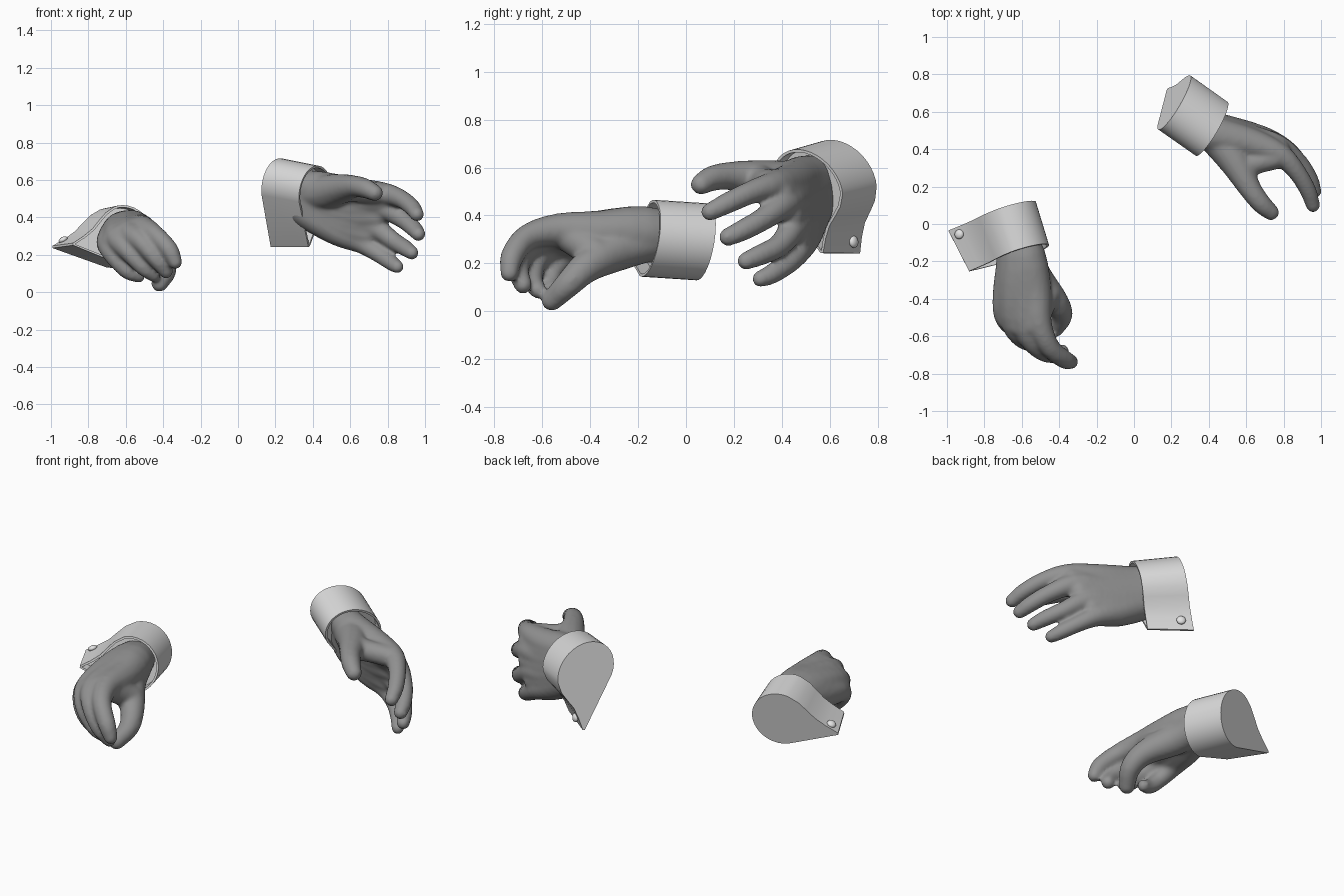
import bpy, bmesh, math
from mathutils import Vector, Matrix

if "Cube" in bpy.data.objects:
    bpy.data.objects.remove(bpy.data.objects["Cube"])


def material(name, g):
    m = bpy.data.materials.new(name)
    m.diffuse_color = (g, g, g, 1)
    m.use_nodes = True
    m.node_tree.nodes["Principled BSDF"].inputs["Base Color"].default_value = m.diffuse_color
    return m


GLOVE = material("glove grey", 0.29)
CUFF = material("cuff light grey", 0.7)
BUTTON = material("button pale grey", 0.78)


def finish(bm, name, mat):
    me = bpy.data.meshes.new(name)
    bm.to_mesh(me)
    bm.free()
    ob = bpy.data.objects.new(name, me)
    me.materials.append(mat)
    bpy.context.collection.objects.link(ob)
    bpy.ops.object.select_all(action='DESELECT')
    bpy.context.view_layer.objects.active = ob
    ob.select_set(True)
    return ob


def spline(pts, steps=3):
    """Catmull-Rom through (x, y, z, radius) points."""
    p = [Vector(q) for q in pts]
    p = [p[0] * 2 - p[1]] + p + [p[-1] * 2 - p[-2]]
    out = []
    for i in range(1, len(p) - 2):
        a, b, c, d = p[i - 1:i + 3]
        for k in range(steps):
            t = k / steps
            out.append(0.5 * (2 * b + (c - a) * t + (2 * a - 5 * b + 4 * c - d) * t * t
                              + (3 * b - a - 3 * c + d) * t ** 3))
    return out + [p[-2]]


def ball_points():
    bm = bmesh.new()
    bmesh.ops.create_icosphere(bm, subdivisions=3, radius=1)
    pts = [v.co.copy() for v in bm.verts]
    bm.free()
    return pts


BALL = ball_points()


def capsule(bm, a, b):
    """Rounded, tapered link between two balls."""
    verts = [bm.verts.new(Vector(q[:3]) + n * q[3]) for q in (a, b) for n in BALL]
    bmesh.ops.convex_hull(bm, input=verts)
    loose = [v for v in verts if v.is_valid and not v.link_faces]
    bmesh.ops.delete(bm, geom=loose, context='VERTS')


def hand(name, fingers, extras):
    """Four finger chains, palm filling between neighbours, thumb and its web."""
    chains = fingers + extras
    for f, g in zip(fingers, fingers[1:]):
        chains.append([(Vector(p) + Vector(q)) / 2 for p, q in zip(f[:4], g[:4])])
    bm = bmesh.new()
    for chain in chains:
        path = spline(chain)
        for a, b in zip(path, path[1:]):
            capsule(bm, a, b)
    ob = finish(bm, name, GLOVE)
    r = ob.modifiers.new("merge", 'REMESH')
    r.mode = 'VOXEL'
    r.voxel_size = 0.011
    r.use_smooth_shade = True
    s = ob.modifiers.new("soften", 'SMOOTH')
    s.factor = 0.5
    s.iterations = 8
    for m in ("merge", "soften"):
        bpy.ops.object.modifier_apply(modifier=m)


def cuff(name, centre, tip_dir, side_dir, axis):
    """Teardrop shirt cuff: closed at the back, recessed at the front."""
    c, t, s, a = (Vector(v) for v in (centre, tip_dir, side_dir, axis))
    prof = [(0.163 * math.cos(math.radians(d)), 0.163 * math.sin(math.radians(d)))
            for d in range(72, 283, 10)]
    prof += [(0.33, -0.055), (0.33, -0.043), (0.26, -0.005), (0.20, 0.035), (0.155, 0.08), (0.11, 0.122)]
    bm = bmesh.new()
    # the front rim has a slightly shorter tip
    rings = [[bm.verts.new(c + t * (p - 0.13 * k * max(p, 0)) + s * q + a * k) for p, q in prof]
             for k in (0, 1)]
    bm.faces.new(rings[0])
    front = bm.faces.new(rings[1])
    n = len(prof)
    for i in range(n):
        j = (i + 1) % n
        bm.faces.new((rings[0][i], rings[0][j], rings[1][j], rings[1][i]))
    bmesh.ops.recalc_face_normals(bm, faces=bm.faces[:])
    # thin rim, then a sunken floor
    bmesh.ops.inset_region(bm, faces=[front], thickness=0.012)
    bmesh.ops.inset_region(bm, faces=[front], thickness=0.001)
    bmesh.ops.translate(bm, verts=front.verts[:], vec=a * -0.25)
    finish(bm, name, CUFF)
    bpy.ops.object.shade_smooth_by_angle(angle=math.radians(30))


def button(name, pos, normal):
    bm = bmesh.new()
    rot = Vector(normal).to_track_quat('Z', 'Y').to_matrix().to_4x4()
    bmesh.ops.create_uvsphere(bm, u_segments=16, v_segments=8, radius=0.026,
                              matrix=Matrix.Translation(pos) @ rot @ Matrix.Diagonal((1, 1, 0.6, 1)))
    finish(bm, name, BUTTON)
    bpy.ops.object.shade_smooth_by_angle(angle=math.radians(40))


# Open hand: each chain runs forearm, wrist, palm, then along the finger
hand("open_hand", [
    [(.33, .545, .57, .08), (.43, .48, .55, .098), (.62, .43, .53, .085), (.78, .37, .525, .062),
     (.87, .28, .50, .049), (.93, .18, .455, .045), (.957, .10, .415, .038)],
    [(.32, .555, .53, .08), (.42, .50, .50, .098), (.61, .45, .46, .085), (.77, .415, .45, .062),
     (.88, .33, .39, .049), (.94, .24, .34, .045), (.965, .175, .31, .038)],
    [(.31, .56, .49, .08), (.41, .51, .45, .095), (.58, .475, .38, .083), (.72, .45, .35, .06),
     (.83, .39, .275, .048), (.895, .31, .235, .044), (.93, .25, .21, .037)],
    [(.30, .56, .46, .07), (.40, .515, .41, .09), (.54, .49, .325, .08), (.66, .475, .265, .058),
     (.75, .43, .205, .046), (.82, .36, .157, .042), (.852, .31, .135, .035)],
], [
    [(.35, .53, .53, .08), (.45, .45, .53, .095), (.54, .33, .55, .082), (.62, .19, .565, .06),
     (.68, .11, .555, .053), (.732, .063, .53, .044)],
    [(.57, .30, .55, .07), (.65, .325, .54, .06), (.75, .35, .53, .06)],
])

# Curled hand: same chains, fingers bent down towards the thumb
hand("curled_hand", [
    [(-.63, -.02, .31, .08), (-.58, -.18, .33, .11), (-.53, -.36, .33, .09), (-.51, -.53, .34, .07),
     (-.45, -.66, .31, .054), (-.37, -.725, .23, .049), (-.335, -.737, .16, .038)],
    [(-.65, -.02, .30, .09), (-.60, -.18, .32, .118), (-.58, -.37, .325, .095), (-.58, -.55, .315, .07),
     (-.52, -.66, .27, .052), (-.44, -.70, .18, .046), (-.385, -.68, .11, .038)],
    [(-.66, -.02, .30, .08), (-.62, -.18, .32, .11), (-.635, -.37, .31, .095), (-.645, -.53, .285, .066),
     (-.59, -.62, .22, .05), (-.51, -.64, .135, .044), (-.45, -.62, .09, .037)],
    [(-.67, -.02, .29, .07), (-.635, -.18, .31, .10), (-.67, -.36, .28, .085), (-.69, -.48, .25, .062),
     (-.655, -.55, .18, .048), (-.59, -.565, .11, .042), (-.53, -.55, .085, .035)],
], [
    [(-.58, -.15, .30, .09), (-.53, -.28, .26, .09), (-.42, -.41, .19, .068), (-.385, -.49, .115, .056),
     (-.42, -.56, .045, .044)],
    [(-.46, -.37, .235, .07), (-.485, -.42, .27, .07), (-.51, -.48, .31, .07)],
])

# Cuffs and their buttons
cuff("open_hand_cuff", (.215, .65, .56), (-.03, .34, -.955), (.55, .83, .06), (.2, -.14, -.04))
button("open_hand_cuff_button", (.25, .70, .29), (.55, .83, .1))
cuff("curled_hand_cuff", (-.68, .07, .29), (-.954, -.298, 0), (-.05, .15, .985), (.07, -.23, .015))
button("curled_hand_cuff_button", (-.935, -.055, .28), (-.45, .05, .9))
